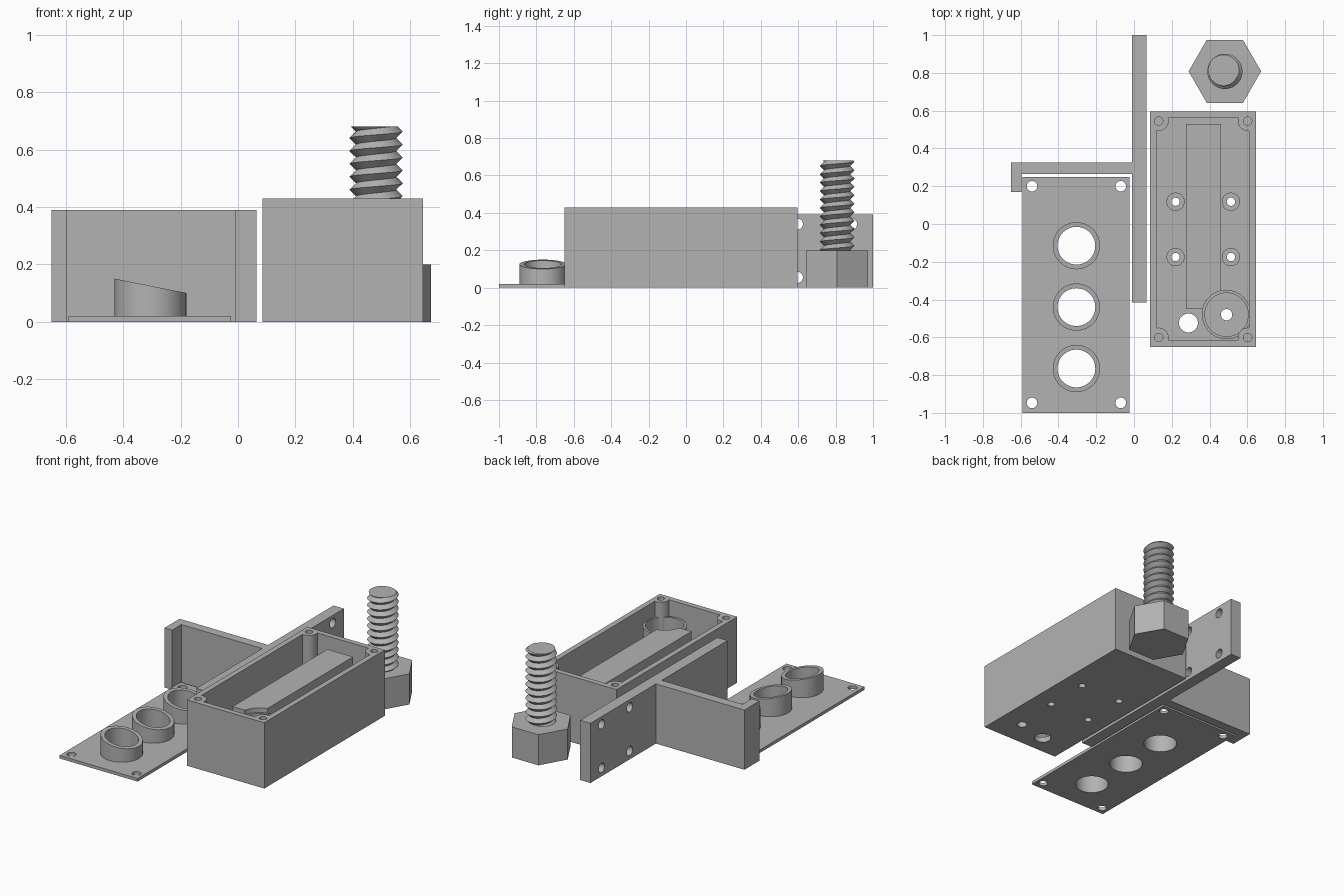
import bpy, bmesh
from math import cos, sin, tau
from mathutils import Matrix, Vector

cube = bpy.data.objects.get("Cube")
if cube:
    bpy.data.objects.remove(cube, do_unlink=True)

GREY = (0.45, 0.45, 0.45, 1)
grey = bpy.data.materials.new("plain_grey")
grey.use_nodes = True
grey.diffuse_color = GREY
grey.node_tree.nodes["Principled BSDF"].inputs["Base Color"].default_value = GREY


def finish(name, bm):
    bmesh.ops.recalc_face_normals(bm, faces=bm.faces)
    mesh = bpy.data.meshes.new(name)
    bm.to_mesh(mesh)
    bm.free()
    obj = bpy.data.objects.new(name, mesh)
    bpy.context.collection.objects.link(obj)
    mesh.materials.append(grey)
    return obj


def add_box(bm, lo, hi):
    lo, hi = Vector(lo), Vector(hi)
    mat = Matrix.Translation((lo + hi) / 2) @ Matrix.Diagonal((*(hi - lo), 1))
    bmesh.ops.create_cube(bm, size=1, matrix=mat)


def add_cylinder(bm, center, radius, z0, z1, sides=48, turn=0.0):
    mat = Matrix.Translation((*center, (z0 + z1) / 2)) @ Matrix.Rotation(turn, 4, 'Z')
    bmesh.ops.create_cone(bm, cap_ends=True, segments=sides, radius1=radius,
                          radius2=radius, depth=z1 - z0, matrix=mat)


def box(name, lo, hi):
    bm = bmesh.new()
    add_box(bm, lo, hi)
    return finish(name, bm)


def cylinders(name, centers, radius, z0, z1, sides=48, turn=0.0):
    bm = bmesh.new()
    for c in centers:
        add_cylinder(bm, c, radius, z0, z1, sides, turn)
    return finish(name, bm)


def activate(obj):
    bpy.ops.object.select_all(action='DESELECT')
    obj.select_set(True)
    bpy.context.view_layer.objects.active = obj


def cut(obj, cutter, keep=False):
    mod = obj.modifiers.new("cut", 'BOOLEAN')
    mod.operation, mod.solver, mod.object = 'DIFFERENCE', 'EXACT', cutter
    activate(obj)
    bpy.ops.object.modifier_apply(modifier=mod.name)
    if not keep:
        bpy.data.objects.remove(cutter, do_unlink=True)


def smooth(obj):
    activate(obj)
    bpy.ops.object.shade_smooth_by_angle(angle=0.5)


def tube(name, center, outer, inner, z0, z1):
    obj = cylinders(name, [center], outer, z0, z1)
    cut(obj, cylinders("bore", [center], inner, z0 - 0.1, z1 + 0.1))
    smooth(obj)
    return obj


# Cover plate with corner holes and three slanted collars
plate = box("cover_plate", (-0.59, -1, 0), (-0.025, 0.25, 0.02))
corners = [(x, y) for x in (-0.54, -0.07) for y in (-0.947, 0.2)]
collars = [(-0.305, y) for y in (-0.115, -0.44, -0.765)]
cut(plate, cylinders("screw_holes", corners, 0.028, -0.1, 0.1, 32))
cut(plate, cylinders("openings", collars, 0.1, -0.1, 0.1))
smooth(plate)
for c in collars:
    collar = tube("slanted_collar", c, 0.125, 0.1, 0, 0.125)
    for v in collar.data.vertices:
        if v.co.z > 0.1:
            v.co.z -= 0.2 * (v.co.x - c[0])

# Open housing with corner posts left standing in the cavity
FLOOR = 0.035
housing = box("housing", (0.085, -0.65, 0), (0.645, 0.595, 0.43))
cavity = box("cavity", (0.12, -0.615, FLOOR), (0.61, 0.56, 0.6))
posts = [(x, y) for x in (0.131, 0.602) for y in (-0.601, 0.545)]
cut(cavity, cylinders("posts", posts, 0.052, 0, 0.7))
cut(housing, cavity)
cut(housing, cylinders("post_holes", posts, 0.022, 0.2, 0.5, 32))
mounts = [(x, y) for x in (0.22, 0.513) for y in (-0.175, 0.118)]
cable, knob = (0.288, -0.524), (0.49, -0.48)
cut(housing, cylinders("mount_holes", mounts, 0.022, -0.1, 0.1, 32))
cut(housing, cylinders("cable_hole", [cable], 0.05, -0.1, 0.1))
cut(housing, cylinders("knob_hole", [knob], 0.03, -0.1, 0.1))
smooth(housing)
for c in mounts:
    tube("standoff", c, 0.048, 0.022, FLOOR, 0.08)

# Raised bar ending against a round socket inside the housing
bar = box("inner_bar", (0.275, -0.45, FLOOR), (0.46, 0.53, 0.36))
cut(bar, cylinders("socket_clearance", [knob], 0.13, 0, 0.5))
smooth(bar)
tube("round_socket", knob, 0.13, 0.115, FLOOR, 0.33)

# Bracket: long plate with side holes, cross arm and hooked end
H = 0.39
long_plate = box("bracket_long_plate", (-0.01, -0.415, 0), (0.065, 1, H))
bm = bmesh.new()
for y in (0.595, 0.885):
    for z in (0.055, 0.34):
        mat = Matrix.Translation((0.03, y, z)) @ Matrix.Rotation(tau / 4, 4, 'Y')
        bmesh.ops.create_cone(bm, cap_ends=True, segments=32, radius1=0.03,
                              radius2=0.03, depth=0.3, matrix=mat)
cut(long_plate, finish("side_holes", bm))
smooth(long_plate)
box("bracket_arm", (-0.595, 0.265, 0), (-0.01, 0.325, H))
box("bracket_hook", (-0.65, 0.17, 0), (-0.595, 0.325, H))

# Hex bolt head
BOLT = (0.481, 0.808)
cylinders("bolt_head", [BOLT], 0.192, 0, 0.2, 6, tau / 12)

# Threaded shank: rows of points follow the helix, crest and root in turn
ROOT, CREST, PITCH, Z0, Z1, N = 0.07, 0.093, 0.045, 0.19, 0.68, 40
bm = bmesh.new()
rows = []
for k in range(-2, int(2 * (Z1 - Z0) / PITCH) + 3):
    row = []
    for i in range(N + 1):
        z = min(max(Z0 + PITCH * (k / 2 + i / N), Z0), Z1)
        phase = ((z - Z0) / PITCH - i / N) % 1
        r = ROOT + (CREST - ROOT) * (1 - abs(2 * phase - 1))
        a = tau * i / N
        row.append(bm.verts.new((BOLT[0] + r * cos(a), BOLT[1] + r * sin(a), z)))
    rows.append(row)
for lower, upper in zip(rows, rows[1:]):
    for i in range(N):
        bm.faces.new((lower[i], lower[i + 1], upper[i + 1], upper[i]))
tip = bm.verts.new((*BOLT, Z1))
for i in range(N):
    bm.faces.new((rows[-1][i], rows[-1][i + 1], tip))
bmesh.ops.remove_doubles(bm, verts=bm.verts, dist=0.0001)
smooth(finish("bolt_thread", bm))
